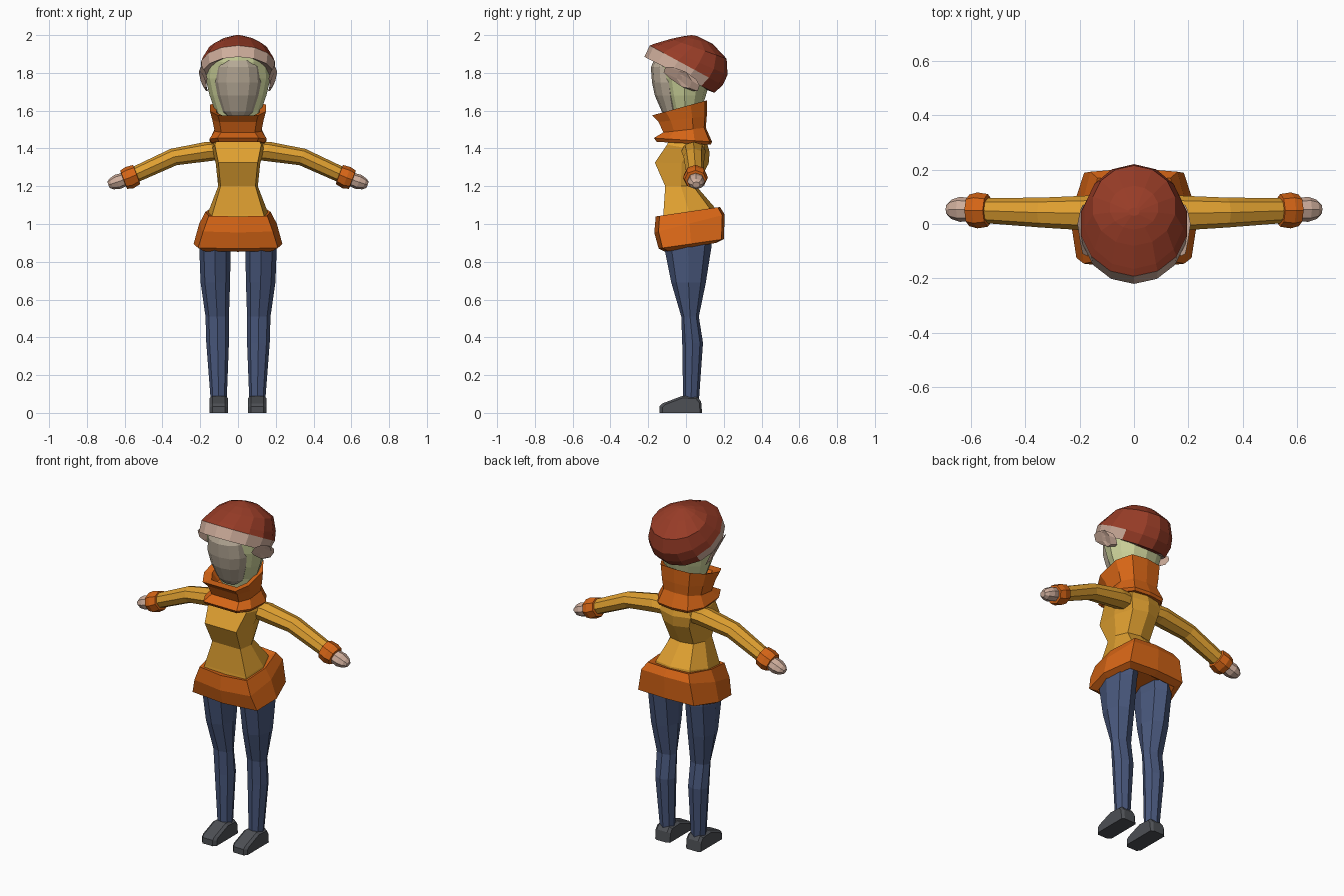
import bpy, bmesh, math
from mathutils import Vector


def mat(name, r, g, b):
    m = bpy.data.materials.new(name)
    m.diffuse_color = (r, g, b, 1)
    return m


GOLD = mat("gold knit", .74, .35, .03)
ORANGE = mat("orange trim", .67, .13, .008)
NAVY = mat("navy cloth", .065, .095, .20)
GREY = mat("dark grey", .075, .08, .09)
RED = mat("rust red", .31, .045, .02)
SKIN = mat("pale pink", .62, .42, .33)
FACE = mat("beige", .46, .39, .30)
GREEN = mat("pale green", .62, .66, .33)


def ngon(n):
    """Unit outline, first corner at the front."""
    return [(math.sin(2 * math.pi * i / n), -math.cos(2 * math.pi * i / n)) for i in range(n)]


def half(pts):
    """Mirror a half outline (front to back) into a full one."""
    return pts + [(-u, v) for u, v in reversed(pts) if u > 0]


def loft(name, shape, rings, mats, mirror=False, rule=None):
    """Skin an outline through rings of (centre, u axis, v axis)."""
    bm = bmesh.new()
    rows = [[bm.verts.new(Vector(c) + Vector(a) * u + Vector(b) * v) for u, v in shape]
            for c, a, b in rings]
    n = len(shape)
    for k in range(len(rows) - 1):
        for i in range(n):
            j = (i + 1) % n
            f = bm.faces.new((rows[k][i], rows[k][j], rows[k + 1][j], rows[k + 1][i]))
            if rule:
                f.material_index = rule(k, f.calc_center_median())
    bm.faces.new(rows[0])
    bm.faces.new(rows[-1])
    bmesh.ops.recalc_face_normals(bm, faces=bm.faces)
    me = bpy.data.meshes.new(name)
    bm.to_mesh(me)
    bm.free()
    for m in mats:
        me.materials.append(m)
    ob = bpy.data.objects.new(name, me)
    bpy.context.collection.objects.link(ob)
    if mirror:
        ob.modifiers.new("mirror", 'MIRROR')
    return ob


def fb(fy, fz, by, bz, rx, cx=0):
    """Ring from its front point, back point and half width."""
    return ((cx, (fy + by) / 2, (fz + bz) / 2), (rx, 0, 0), (0, (by - fy) / 2, (bz - fz) / 2))


def limb(x, z, ry, h, y=.045):
    """Ring across an arm that slopes down and outwards."""
    return ((x, y, z), (0, ry, 0), (h * .35, 0, h * .94))


# Shoes: side profile lofted across the width with chamfered sides
shoe = [(-.14, 0), (-.14, .035), (-.125, .05), (-.02, .09), (.06, .085), (.08, .06), (.085, 0)]
loft("shoe", shoe, [((x, 0, 0), (0, s, 0), (0, 0, s)) for x, s in
                    ((.053, .88), (.068, 1), (.135, 1), (.15, .88))], [GREY], True)

# Trouser legs
loft("trouser_leg", ngon(8), [
    fb(-.015, .06, .068, .06, .042, .102),
    fb(-.02, .37, .09, .37, .06, .108),
    fb(-.025, .51, .068, .51, .062, .11),
    fb(-.078, .69, .105, .69, .078, .12),
    fb(-.112, .86, .135, .88, .083, .122),
    fb(-.11, .95, .14, .95, .085, .115)], [NAVY], True)

# Sweater body
loft("sweater_body", half([(.88, -1), (1, 0), (.72, .8), (0, 1)]), [
    fb(-.13, .98, .17, .98, .17),
    fb(-.12, 1.05, .15, 1.09, .155),
    fb(-.11, 1.2, .055, 1.2, .105),
    fb(-.165, 1.325, .12, 1.32, .118),
    fb(-.10, 1.42, .125, 1.38, .14),
    fb(-.08, 1.47, .10, 1.47, .11)], [GOLD])

# Flared hem band around the hips
loft("hem_band", half([(0, -1), (.9, -.88), (1, 0), (.78, .93), (0, 1)]), [
    fb(-.10, 1.03, .12, 1.07, .12),
    fb(-.16, 1.04, .18, 1.09, .172),
    fb(-.168, .955, .205, 1.05, .205),
    fb(-.145, .87, .20, .92, .235),
    fb(-.11, .853, .16, .90, .20),
    fb(-.09, .90, .12, .93, .16)], [ORANGE])

# Sleeves, cuffs and hands
loft("sleeve", ngon(8), [limb(.08, 1.385, .06, .05, .04), limb(.15, 1.385, .065, .053, .04),
                         limb(.34, 1.355, .055, .046, .042),
                         limb(.57, 1.25, .045, .042, .05)], [GOLD], True)
loft("cuff", ngon(8), [limb(.535, 1.262, .045, .04, .05), limb(.537, 1.262, .06, .054, .05),
                       limb(.575, 1.245, .066, .06, .05), limb(.605, 1.235, .058, .052, .05),
                       limb(.607, 1.235, .042, .04, .05)], [ORANGE], True)
loft("hand", ngon(8), [limb(.59, 1.24, .042, .036, .052), limb(.64, 1.222, .046, .04, .054),
                       limb(.67, 1.212, .036, .03, .054),
                       limb(.686, 1.207, .02, .017, .054)], [SKIN], True)

# Rolled scarf collar
loft("scarf", half([(.72, -1), (1, -.5), (1, .4), (.65, .92), (0, 1)]), [
    fb(-.10, 1.44, .08, 1.43, .10),
    fb(-.155, 1.435, .13, 1.42, .14),
    fb(-.17, 1.455, .138, 1.435, .152),
    fb(-.12, 1.485, .105, 1.51, .124),
    fb(-.145, 1.54, .11, 1.57, .135),
    fb(-.18, 1.575, .112, 1.655, .148),
    fb(-.13, 1.575, .085, 1.64, .115),
    fb(-.10, 1.53, .07, 1.56, .09)], [ORANGE])

# Head with pale hair, and the face set into its front
loft("head_hair", ngon(12), [
    fb(-.07, 1.5, .06, 1.5, .09),
    fb(-.09, 1.6, .08, 1.6, .122),
    fb(-.12, 1.68, .105, 1.68, .15),
    fb(-.145, 1.77, .13, 1.77, .172),
    fb(-.165, 1.86, .14, 1.84, .165),
    fb(-.165, 1.90, .13, 1.88, .15)], [GREEN])
loft("face", ngon(12), [
    fb(-.105, 1.565, -.02, 1.565, .05),
    fb(-.128, 1.595, -.01, 1.595, .08),
    fb(-.165, 1.68, .0, 1.68, .108),
    fb(-.18, 1.75, .0, 1.75, .122),
    fb(-.186, 1.83, .0, 1.83, .114),
    fb(-.17, 1.865, .0, 1.865, .09)], [FACE])


# Hat: tilted dome, pink fur brim fading out towards the back
def hat_colour(k, c):
    return 1 if k <= 1 and c.y < .11 else 0


loft("hat", ngon(14), [
    fb(-.165, 1.89, .11, 1.71, .15),
    fb(-.22, 1.885, .15, 1.695, .193),
    fb(-.192, 1.945, .195, 1.735, .20),
    fb(-.165, 1.955, .22, 1.79, .186),
    fb(-.08, 1.98, .215, 1.875, .155),
    fb(-.02, 1.993, .14, 1.955, .09),
    fb(.03, 2.0, .06, 1.995, .02)], [RED, SKIN], rule=hat_colour)

# Side flaps where the brim dips over the ears
loft("ear_brim", ngon(6), [
    ((.18, -.075, 1.80), (0, .045, -.02), (.018, .01, .03)),
    ((.188, -.01, 1.765), (0, .04, -.03), (.02, .01, .04)),
    ((.178, .045, 1.735), (0, .025, -.02), (.018, .01, .03))], [SKIN], True)
